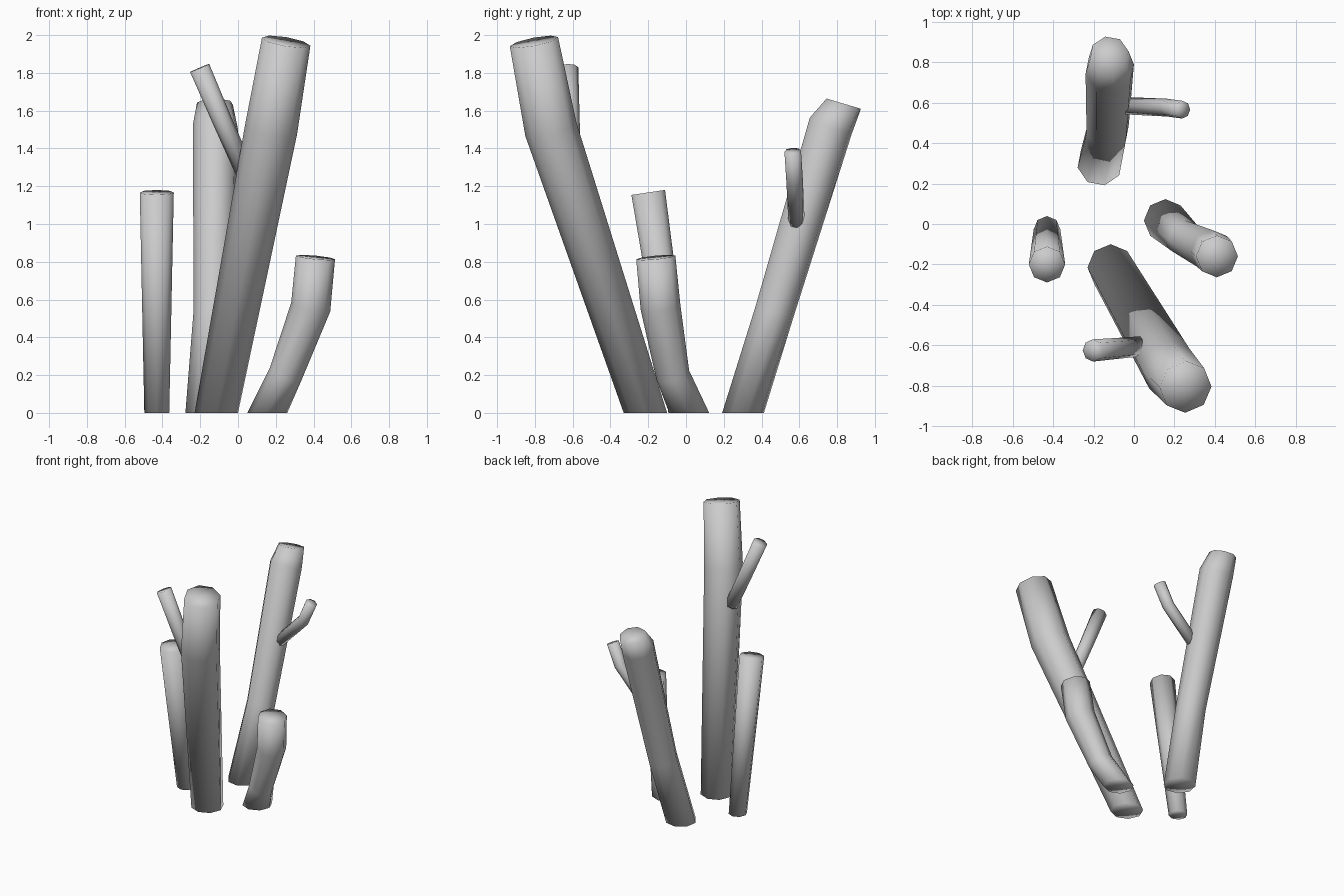
import bpy, bmesh, math
from mathutils import Vector

if "Cube" in bpy.data.objects:
    bpy.data.objects.remove(bpy.data.objects["Cube"])

SIDES = 8
UP = Vector((0, 0, 1))


def limb(name, path, twist=0, grounded=True, end_dir=None):
    """Capped tapering tube through (x, y, z, radius) points."""
    pts = [Vector(p[:3]) for p in path]
    bm = bmesh.new()
    rings = []
    for i, p in enumerate(pts):
        # ring faces along the average of its neighbouring segments
        d = Vector((0, 0, 0))
        if i > 0:
            d += (p - pts[i - 1]).normalized()
        if i < len(pts) - 1:
            d += (pts[i + 1] - p).normalized()
        if i == 0 and grounded:
            d = UP
        if i == len(pts) - 1 and end_dir:
            d = Vector(end_dir)
        q = UP.rotation_difference(d.normalized())
        ring = []
        for k in range(SIDES):
            a = math.radians(twist) + math.tau * k / SIDES
            off = Vector((math.cos(a), math.sin(a), 0)) * path[i][3]
            ring.append(bm.verts.new(p + q @ off))
        rings.append(ring)
    for a, b in zip(rings, rings[1:]):
        for k in range(SIDES):
            n = (k + 1) % SIDES
            bm.faces.new((a[k], a[n], b[n], b[k]))
    caps = [bm.faces.new(rings[0][::-1]), bm.faces.new(rings[-1])]
    bmesh.ops.poke(bm, faces=caps)
    for f in bm.faces:
        f.smooth = True
    mesh = bpy.data.meshes.new(name)
    bm.to_mesh(mesh)
    bm.free()
    obj = bpy.data.objects.new(name, mesh)
    bpy.context.collection.objects.link(obj)
    return obj


# Tall front trunk and its side branch
limb("tall_trunk", [(-0.115, -0.215, 0, 0.115),
                    (0.175, -0.715, 1.5, 0.14),
                    (0.255, -0.805, 1.965, 0.13)])
limb("tall_trunk_branch", [(0.03, -0.605, 1.29, 0.05),
                           (-0.085, -0.615, 1.55, 0.052),
                           (-0.203, -0.625, 1.826, 0.055)], grounded=False)

# Back trunk and its bent branch
limb("back_trunk", [(-0.168, 0.302, 0, 0.113),
                    (-0.13, 0.47, 0.54, 0.107),
                    (-0.12, 0.765, 1.515, 0.122),
                    (-0.122, 0.835, 1.637, 0.097)],
     twist=12, end_dir=(0, 0.3, 1))
limb("back_trunk_branch", [(-0.05, 0.585, 1.01, 0.043),
                           (0.165, 0.575, 1.23, 0.044),
                           (0.238, 0.565, 1.385, 0.044)], grounded=False)

# Short straight stump on the left
limb("left_stump", [(-0.43, -0.027, 0, 0.066),
                    (-0.43, -0.20, 1.167, 0.09)])

# Short crooked stump on the right
limb("right_stump", [(0.155, 0.017, 0, 0.106),
                     (0.25, -0.07, 0.2, 0.09),
                     (0.385, -0.135, 0.56, 0.106),
                     (0.41, -0.16, 0.823, 0.104)])
